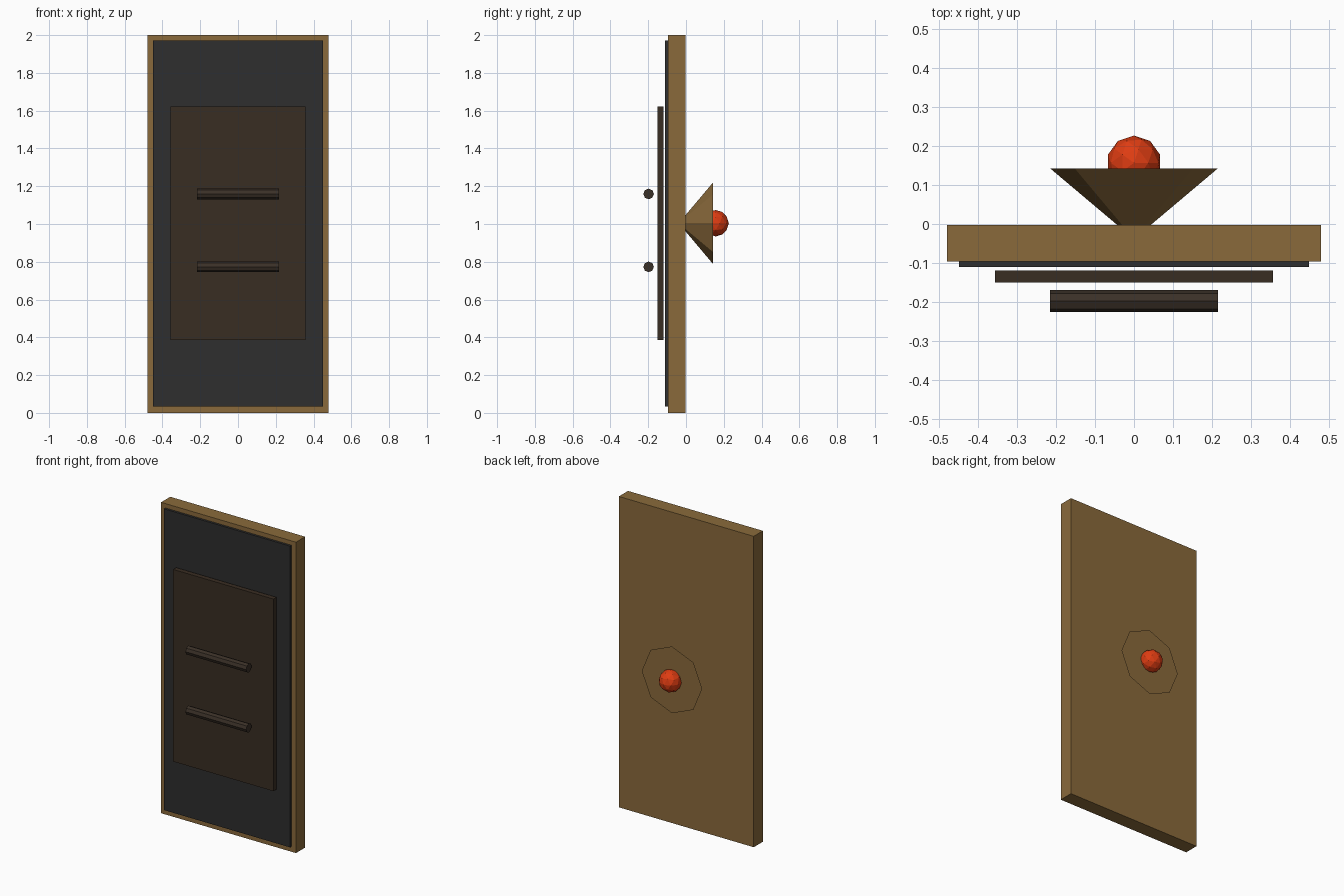
import bpy
from math import pi

cube = bpy.data.objects.get("Cube")
if cube:
    bpy.data.objects.remove(cube, do_unlink=True)


def linear(c):
    c /= 255
    return c / 12.92 if c <= 0.04045 else ((c + 0.055) / 1.055) ** 2.4


def material(name, r, g, b):
    mat = bpy.data.materials.new(name)
    mat.use_nodes = True
    colour = (linear(r), linear(g), linear(b), 1)
    mat.diffuse_color = colour
    mat.node_tree.nodes["Principled BSDF"].inputs["Base Color"].default_value = colour
    return mat


wood = material("warm wood", 138, 106, 59)
charcoal = material("charcoal", 46, 46, 46)
dark_brown = material("dark brown", 57, 45, 34)
bar_brown = material("bar brown", 58, 48, 39)
red = material("red", 222, 60, 18)


def finish(name, mat):
    obj = bpy.context.object
    obj.name = name
    obj.data.name = name
    obj.data.materials.append(mat)
    return obj


def slab(name, mat, half_width, y_front, y_back, z_low, z_high):
    bpy.ops.mesh.primitive_cube_add(
        size=1, location=(0, (y_front + y_back) / 2, (z_low + z_high) / 2))
    obj = finish(name, mat)
    obj.scale = (2 * half_width, y_back - y_front, z_high - z_low)
    bpy.context.view_layer.objects.active = obj
    bpy.ops.object.transform_apply(location=False, rotation=False, scale=True)


# Layered upright boards
slab("back_board", wood, 0.48, -0.096, -0.003, 0, 2)
slab("front_panel", charcoal, 0.449, -0.111, -0.096, 0.034, 1.972)
slab("raised_plate", dark_brown, 0.357, -0.15, -0.119, 0.386, 1.622)

# Two horizontal bars in front of the plate
for name, z in (("upper_bar", 1.159), ("lower_bar", 0.773)):
    bpy.ops.mesh.primitive_cylinder_add(
        vertices=8, radius=0.028, depth=0.432,
        location=(0, -0.198, z), rotation=(0, pi / 2, 0))
    finish(name, bar_brown)

# Flared eight-sided mount on the back, with a faceted ball set in it
bpy.ops.mesh.primitive_cone_add(
    vertices=8, radius1=0.043, radius2=0.215, depth=0.145,
    location=(0, 0.07, 1.004), rotation=(-pi / 2, 0, 0))
finish("flared_mount", wood)

bpy.ops.mesh.primitive_ico_sphere_add(
    subdivisions=2, radius=0.07, location=(0, 0.157, 1.004))
finish("ball", red)
